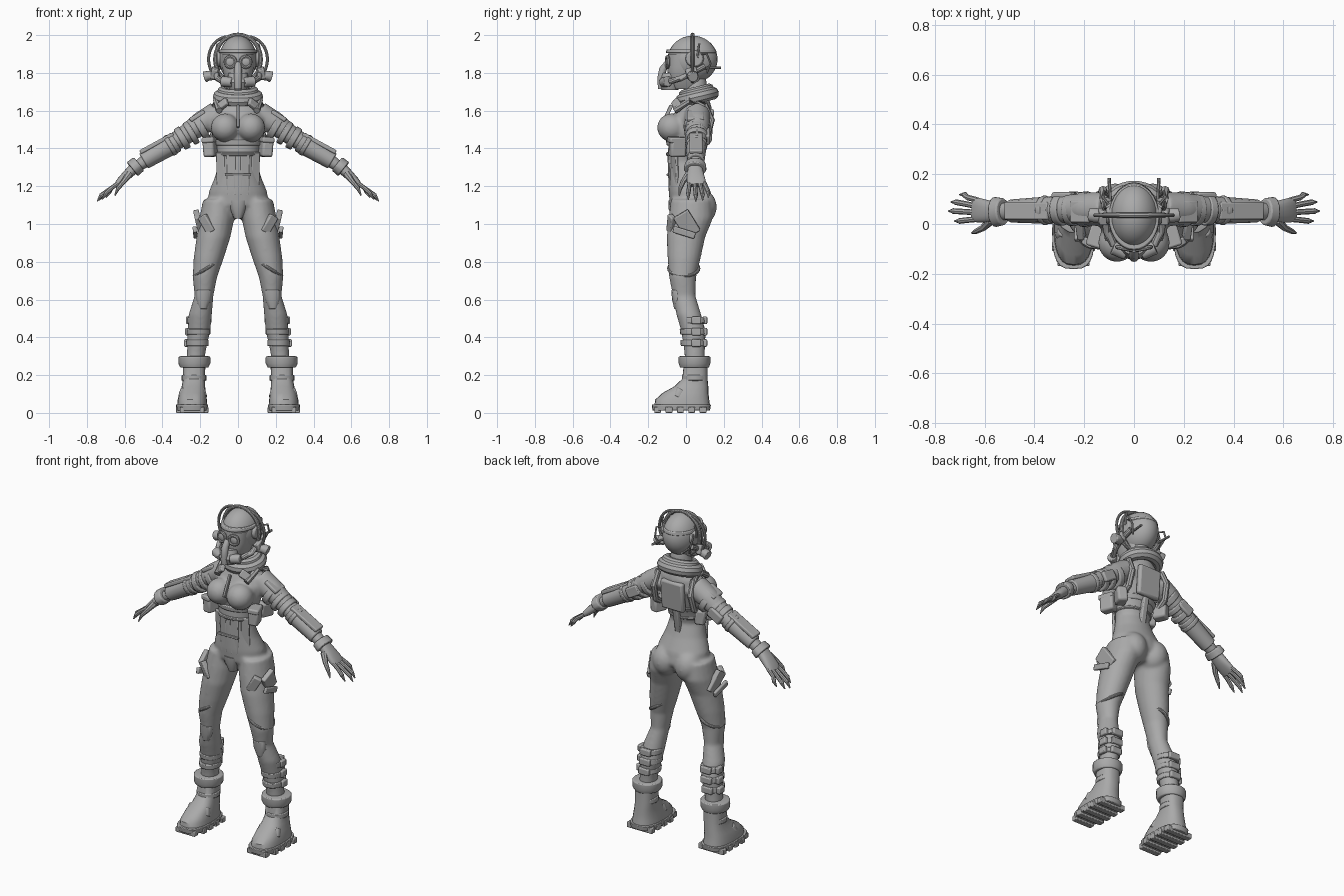
import bpy, bmesh, math
from mathutils import Vector, Matrix, Euler

grey = bpy.data.materials.new("suit grey")
grey.diffuse_color = (0.4, 0.4, 0.4, 1)


def finish(name, bm, mirror=False, bevel=0):
    bmesh.ops.recalc_face_normals(bm, faces=bm.faces)
    me = bpy.data.meshes.new(name)
    bm.to_mesh(me)
    bm.free()
    me.materials.append(grey)
    ob = bpy.data.objects.new(name, me)
    bpy.context.collection.objects.link(ob)
    if bevel:
        m = ob.modifiers.new("bevel", 'BEVEL')
        m.width, m.segments = bevel, 2
    if mirror:
        ob.modifiers.new("mirror", 'MIRROR')
    return ob


def skin(bm, loops, closed=False):
    """Bridge vertex loops into a surface, capped unless closed."""
    rows = [[bm.verts.new(p) for p in lp] for lp in loops]
    n = len(rows[0])
    pairs = list(zip(rows, rows[1:])) + ([(rows[-1], rows[0])] if closed else [])
    for a, b in pairs:
        for i in range(n):
            j = (i + 1) % n
            bm.faces.new((a[i], a[j], b[j], b[i]))
    if not closed:
        bm.faces.new(rows[0])
        bm.faces.new(rows[-1])


def loft(bm, rings, n=20, flat=False, e=2.0, side=1):
    """Rings are (x, y, z, radius in the xz plane, radius along y)."""
    pts = [Vector(r[:3]) for r in rings]
    loops = []
    for k, r in enumerate(rings):
        t = pts[min(k + 1, len(pts) - 1)] - pts[max(k - 1, 0)]
        t = Vector((0, 0, 1)) if flat else t.normalized()
        u = Vector((0, 1, 0)).cross(t).normalized()
        v = t.cross(u)
        lp = []
        for i in range(n):
            a = 2 * math.pi * i / n
            c, s = math.cos(a), math.sin(a)
            p = pts[k] + u * r[3] * math.copysign(abs(c) ** (2 / e), c) \
                + v * r[4] * math.copysign(abs(s) ** (2 / e), s)
            lp.append((p.x * side, p.y, p.z))
        loops.append(lp)
    skin(bm, loops)


def tube(name, rings, mirror=True, bevel=0, **kw):
    bm = bmesh.new()
    loft(bm, rings, **kw)
    return finish(name, bm, mirror, bevel)


def add_ball(bm, c, r, rot=(0, 0, 0)):
    m = Matrix.Translation(c) @ Euler(rot).to_matrix().to_4x4() @ Matrix.Diagonal((*r, 1))
    bmesh.ops.create_uvsphere(bm, u_segments=28, v_segments=18, radius=1, matrix=m)


def ball(name, c, r, mirror=True, rot=(0, 0, 0)):
    bm = bmesh.new()
    add_ball(bm, c, r, rot)
    return finish(name, bm, mirror)


def box(name, c, size, rot=(0, 0, 0), mirror=True, bevel=0.006):
    bm = bmesh.new()
    m = Matrix.Translation(c) @ Euler(rot).to_matrix().to_4x4() @ Matrix.Diagonal((*size, 1))
    bmesh.ops.create_cube(bm, size=1, matrix=m)
    return finish(name, bm, mirror, bevel)


def torus(name, c, rx, ry, minor, rot=(0, 0, 0), mirror=False, n=32, m=10):
    bm = bmesh.new()
    mat = Matrix.Translation(c) @ Euler(rot).to_matrix().to_4x4()
    loops = []
    for i in range(n):
        a = 2 * math.pi * i / n
        loops.append([mat @ Vector(((rx + minor * math.cos(b)) * math.cos(a),
                                    (ry + minor * math.cos(b)) * math.sin(a),
                                    minor * math.sin(b)))
                      for b in (2 * math.pi * j / m for j in range(m))])
    skin(bm, loops, True)
    return finish(name, bm, mirror)


def cord(name, pts, r, mirror=True, n=8):
    return tube(name, [(*p, r, r) for p in pts], mirror, n=n)


# Bodysuit: torso, bust, hips, legs and arms fused into one smooth skin
torso = [(0, .03, 1.03, .05, .07), (0, .03, 1.10, .16, .115), (0, .02, 1.17, .155, .112),
         (0, 0, 1.25, .122, .095), (0, -.015, 1.33, .102, .082), (0, -.005, 1.40, .115, .09),
         (0, .01, 1.48, .14, .10), (0, .03, 1.56, .15, .105), (0, .045, 1.62, .12, .09),
         (0, .05, 1.67, .07, .07), (0, .05, 1.78, .05, .055)]
leg = [(.10, .03, 1.13, .085, .11), (.112, .025, 1.03, .093, .118), (.13, 0, .93, .09, .102),
       (.155, -.01, .82, .08, .088), (.175, -.018, .72, .065, .072), (.18, -.01, .62, .05, .06),
       (.20, .015, .52, .062, .066), (.207, .04, .43, .06, .065), (.22, .045, .33, .05, .055),
       (.232, .05, .2, .045, .05)]
arm = [(.11, .06, 1.58, .07, .07), (.2, .06, 1.53, .062, .066), (.28, .06, 1.47, .052, .056),
       (.4, .055, 1.395, .045, .05), (.54, .05, 1.3, .03, .035)]
bm = bmesh.new()
loft(bm, torso, flat=True, n=28)
for s in (1, -1):
    loft(bm, leg, flat=True, side=s)
    loft(bm, arm, side=s)
    add_ball(bm, (s * .075, .075, 1.09), (.08, .088, .095))
    add_ball(bm, (s * .068, -.075, 1.51), (.076, .078, .075))
suit = finish("bodysuit", bm)
rm = suit.modifiers.new("fuse", 'REMESH')
rm.mode, rm.voxel_size, rm.use_smooth_shade = 'VOXEL', .009, True
sm = suit.modifiers.new("soften", 'SMOOTH')
sm.factor, sm.iterations = .5, 8

# Jacket: hem, zip, hood, collar flaps
tube("jacket_hem", [(0, -.005, 1.415, .122, .098), (0, 0, 1.445, .135, .106)], False, flat=True, n=28, bevel=.006)
box("jacket_zip", (0, -.105, 1.57), (.014, .02, .13), (-.45, 0, 0), False, .003)
torus("hood", (0, .058, 1.672), .098, .083, .036, (.24, 0, 0))
torus("hood_lip", (0, .055, 1.70), .082, .068, .028, (.24, 0, 0))
box("collar_flap", (.085, -.045, 1.63), (.075, .025, .045), (-.5, .6, .5))
# Back plate, straps and side pouches
box("back_plate", (0, .125, 1.52), (.15, .035, .18), (-.08, 0, 0), False, .012)
box("spine_strip", (0, .085, 1.36), (.035, .03, .2), (-.2, 0, 0), False)
cord("harness_strap", [(.10, -.06, 1.60), (.115, .02, 1.655), (.12, .10, 1.63), (.125, .135, 1.55),
                       (.13, .11, 1.46), (.13, .05, 1.42)], .018)
box("front_pouch", (.148, -.045, 1.405), (.06, .085, .1), (0, .08, .3), bevel=.012)
box("front_pouch_lid", (.15, -.048, 1.445), (.066, .092, .03), (0, .08, .3), bevel=.008)
box("rear_pouch", (.145, .06, 1.41), (.06, .08, .09), (0, .08, -.4), bevel=.012)
# Corset panels and groin plate
for x in (.036, .09):
    box("corset_panel", (x, -.088 + x * x * 4, 1.265), (.05, .016, .23), (.04, 0, x * 5), bevel=.005)
box("corset_belt", (0, -.096, 1.26), (.14, .012, .014), mirror=False, bevel=.003)
torus("waist_belt", (0, -.012, 1.37), .104, .084, .011)
tube("groin_plate", [(0, -.045, 1.03, .022, .03), (0, -.06, 1.08, .042, .032), (0, -.062, 1.125, .055, .032)],
     False, flat=True, n=12)

# Shoulder and upper arm bands, forearm guard
A, B = Vector((.235, .058, 1.49)), Vector((.505, .052, 1.33))


def sleeve(name, t0, t1, r0, r1, **kw):
    p, q = A.lerp(B, t0), A.lerp(B, t1)
    return tube(name, [(*p, r0, r0), (*q, r1, r1)], bevel=.006, **kw)


sleeve("shoulder_band", -.2, -.08, .073, .07)
sleeve("upper_arm_band", 0, .1, .067, .065)
sleeve("elbow_band", .17, .28, .064, .062)
sleeve("forearm_guard", .34, .98, .056, .046, n=12)
sleeve("forearm_cuff", .42, .5, .06, .058, n=12)
box("forearm_plate", (.43, .053, 1.428), (.2, .07, .022), (0, .5, 0))
box("shoulder_patch", (.215, .05, 1.572), (.09, .09, .025), (0, .55, 0), bevel=.008)
box("elbow_pad", (.28, .115, 1.465), (.09, .025, .06), (0, .54, 0), bevel=.008)
# Gloves
tube("glove_cuff", [(.525, .05, 1.318, .045, .055), (.56, .048, 1.29, .047, .062)], bevel=.006, n=14)
tube("palm", [(.545, .048, 1.30, .03, .036), (.585, .05, 1.262, .026, .045), (.625, .055, 1.225, .02, .05),
              (.645, .057, 1.205, .012, .045)], e=2.5)
for y0, y1, x1, z1 in ((.095, .118, .70, 1.14), (.07, .088, .735, 1.125), (.045, .052, .745, 1.12), (.02, .012, .72, 1.13)):
    cord("finger", [(.625, y0, 1.222), (.668, (y0 + y1) / 2, 1.192), (x1 - .018, y1, z1 + .03)], .0115)
    tube("fingertip", [(x1 - .022, y1, z1 + .033, .0115, .0115), (x1, y1, z1, .003, .003)], n=8)
tube("thumb", [(.575, .015, 1.265, .02, .02), (.605, -.015, 1.225, .014, .014), (.635, -.03, 1.19, .011, .011),
               (.652, -.036, 1.15, .003, .003)], n=8)

# Thigh patches, trouser hems, knee pads
box("thigh_pocket", (.207, .005, 1.0), (.03, .09, .13), (.55, .22, 0))
box("pocket_flap", (.228, -.01, .955), (.02, .12, .035), (-.3, .1, 0))
box("thigh_patch", (.165, -.078, 1.0), (.05, .03, .10), (.2, .5, .55))
torus("trouser_hem", (.166, -.012, .765), .076, .079, .009, (0, .55, 0), True)
tube("knee_pad", [(.185, -.042, .55, .022, .02), (.183, -.046, .6, .04, .028), (.18, -.05, .65, .042, .028)],
     flat=True, n=12, bevel=.004)
# Calf guard straps and buckles
for z, cx, r in ((.49, .205, .064), (.43, .209, .063), (.37, .215, .06)):
    tube("calf_strap", [(cx, .04, z - .016, r, r + .007), (cx, .036, z + .016, r, r + .007)],
         flat=True, bevel=.005)
    box("calf_buckle", (cx + .058, .055, z), (.025, .05, .04))
    box("calf_plate", (cx, .10, z), (.07, .025, .04))

# Boots: shaft, cuff, foot, sole and tread lugs
tube("boot_foot", [(.242, -.02, .035, .08, .148), (.242, -.02, .07, .077, .143), (.24, -.003, .105, .07, .122),
                   (.236, .028, .14, .062, .09), (.233, .047, .18, .058, .067), (.232, .052, .27, .06, .062)],
     flat=True, e=2.5, n=24)
tube("boot_cuff", [(.231, .045, .24, .074, .076), (.231, .045, .262, .085, .084), (.231, .045, .298, .084, .084),
                   (.231, .045, .302, .064, .066)], flat=True, n=16, bevel=.004)
tube("boot_strap", [(.233, .046, .17, .066, .068), (.233, .046, .20, .066, .068)], flat=True, bevel=.005)
tube("toe_strap", [(.24, -.045, .085, .077, .03), (.24, -.025, .125, .066, .03)], e=3, bevel=.005)
tube("boot_sole", [(.243, -.025, .012, .082, .152), (.243, -.025, .044, .086, .157)], flat=True, e=3, n=24, bevel=.004)
for y in (-.15, -.09, -.03, .03, .09):
    w = .13 if y < -.12 else .172
    box("tread_lug", (.243, y, .016), (w, .036, .032), bevel=.004)

# Helmet: dome, face shell, ridge, rim
ball("helmet_dome", (0, .035, 1.872), (.1, .132, .125), False)
tube("face_shell", [(0, .0, 1.715, .045, .07), (0, -.005, 1.76, .07, .09), (0, .0, 1.83, .085, .1),
                    (0, .01, 1.90, .088, .105)], False, flat=True, e=2.6, n=24)
for x, w in ((0, .03), (.05, .012)):
    torus("crest_ridge", (x, .035, 1.872), .130 - x * .2, .121 - x * .3, .006 + w / 6, (0, math.pi / 2, math.pi / 2), x > 0)
tube("brow_rim", [(0, .028, 1.905, .103, .135), (0, .028, 1.925, .1, .13)], False, flat=True, n=28, bevel=.004)
# Goggles
torus("goggle_rim", (.04, -.098, 1.858), .028, .028, .009, (math.pi / 2, 0, .2), True, 24, 8)
ball("goggle_lens", (.04, -.095, 1.858), (.027, .012, .027))
# Breathing mask, hose and filters
tube("nose_hose", [(0, -.10, 1.85, .016, .016), (0, -.122, 1.82, .02, .02), (0, -.132, 1.77, .021, .02),
                   (0, -.13, 1.715, .019, .018)], False, n=12)
tube("mask_muzzle", [(0, -.085, 1.71, .045, .045), (0, -.092, 1.75, .06, .052), (0, -.08, 1.80, .05, .045)],
     False, flat=True, n=16)
tube("mask_filter", [(.03, -.12, 1.75, .026, .026), (.085, -.095, 1.755, .028, .028)], n=14, bevel=.005)
cord("cheek_hose", [(.08, -.085, 1.755), (.108, -.03, 1.77), (.115, .03, 1.80), (.105, .1, 1.835)], .016, n=10)
# Ear pods, fins and antennae
tube("ear_pod", [(.08, .045, 1.875, .05, .052), (.112, .045, 1.875, .04, .044)], n=16, bevel=.005)
box("ear_bracket", (.125, .03, 1.80), (.035, .06, .055), (.3, -.2, 0))
tube("ear_horn", [(.12, .03, 1.785, .022, .026), (.155, .035, 1.785, .026, .03), (.178, .038, 1.778, .03, .028)],
     n=12, bevel=.004)
cord("antenna", [(.112, .06, 1.88), (.117, .065, 1.92), (.108, .07, 1.955)], .006)
cord("rear_rod", [(.095, .09, 1.825), (.1, .185, 1.828)], .007)
cord("ear_cable", [(.10, .075, 1.90), (.125, .11, 1.90), (.12, .13, 1.85), (.10, .11, 1.80)], .006)

# Smooth shading with sharp edges kept
for ob in bpy.data.objects:
    ob.select_set(True)
bpy.context.view_layer.objects.active = suit
bpy.ops.object.shade_smooth_by_angle(angle=math.radians(35))
